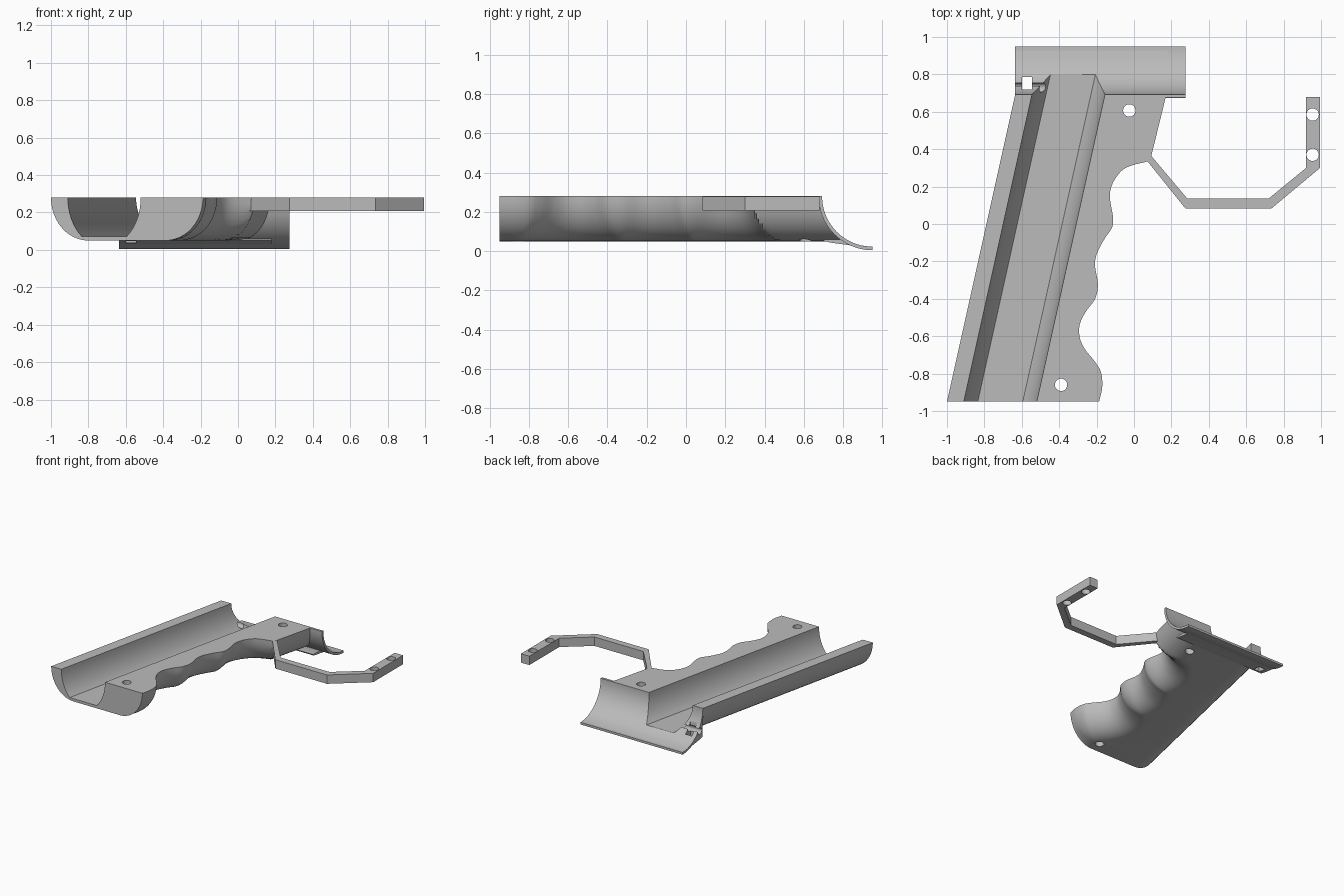
import bpy, bmesh
from math import sin, cos, pi, sqrt
from mathutils import Vector

if "Cube" in bpy.data.objects:
    bpy.data.objects.remove(bpy.data.objects["Cube"])

TOP, BASE, SLOPE = 0.28, 0.05, 0.222
FRONT, BARREL_Y = -0.95, 0.95

grey = bpy.data.materials.new("plain grey")
grey.use_nodes = True
GREY = (0.5, 0.5, 0.5, 1)
grey.diffuse_color = GREY
grey.node_tree.nodes["Principled BSDF"].inputs["Base Color"].default_value = GREY


def loft(name, rings):
    """Closed solid through a list of equal-length rings."""
    bm = bmesh.new()
    rows = [[bm.verts.new(p) for p in ring] for ring in rings]
    n = len(rows[0])
    for a, b in zip(rows, rows[1:]):
        for i in range(n):
            j = (i + 1) % n
            bm.faces.new((a[i], a[j], b[j], b[i]))
    bm.faces.new(rows[0])
    bm.faces.new(rows[-1])
    bmesh.ops.recalc_face_normals(bm, faces=bm.faces)
    mesh = bpy.data.meshes.new(name)
    bm.to_mesh(mesh)
    bm.free()
    ob = bpy.data.objects.new(name, mesh)
    bpy.context.collection.objects.link(ob)
    mesh.materials.append(grey)
    return ob


def along_x(name, profile, x0, x1):
    return loft(name, [[(x, y, z) for y, z in profile] for x in (x0, x1)])


def along_z(name, profile, z0, z1):
    return loft(name, [[(x, y, z) for x, y in profile] for z in (z0, z1)])


def circle(cx, cy, r, n=32):
    return [(cx + r * cos(2 * pi * i / n), cy + r * sin(2 * pi * i / n)) for i in range(n)]


def cut(ob, cutters):
    bpy.context.view_layer.objects.active = ob
    for c in cutters:
        mod = ob.modifiers.new("cut", "BOOLEAN")
        mod.operation, mod.solver, mod.object = "DIFFERENCE", "EXACT", c
        bpy.ops.object.modifier_apply(modifier=mod.name)


# Finger-groove edge, smoothed with a Catmull-Rom curve
GROOVES = [(-.187, -.95), (-.17, -.874), (-.176, -.794), (-.21, -.735), (-.262, -.67),
           (-.29, -.607), (-.29, -.537), (-.257, -.468), (-.208, -.4), (-.193, -.323),
           (-.208, -.227), (-.2, -.163), (-.16, -.083), (-.118, -.02), (-.112, .035),
           (-.128, .13), (-.125, .185), (-.1, .243), (-.05, .297), (.03, .325), (.085, .333)]
pts = [Vector(p) for p in GROOVES]
edge = []
for i in range(len(pts) - 1):
    p0, p1, p2, p3 = pts[max(i - 1, 0)], pts[i], pts[i + 1], pts[min(i + 2, len(pts) - 1)]
    for k in range(6):
        t = k / 6
        edge.append(p1 + t / 2 * (p2 - p0 + t * (2 * p0 - 5 * p1 + 4 * p2 - p3
                                  + t * (3 * p1 - p0 - 3 * p2 + p3))))
edge += [pts[-1], Vector((0.175, 0.7)), Vector((0.231, 0.95))]


def right_edge(y):
    if y <= edge[0].y:
        return edge[0].x
    for a, b in zip(edge, edge[1:]):
        if a.y <= y <= b.y and b.y > a.y:
            return a.x + (b.x - a.x) * (y - a.y) / (b.y - a.y)
    return edge[-1].x


def inset_edge(y, d):
    """Groove edge moved inward by d, measured square to the edge."""
    steps = [d * sin(pi * k / 40) for k in range(-20, 21)]
    return min(right_edge(y + s) - sqrt(max(d * d - s * s, 0)) for s in steps)


def left_edge(y):
    return -1 + SLOPE * (y - FRONT)


def channel(y):
    """Open channel from its right rim, over the floor, to its left rim."""
    mid = left_edge(y) + 0.285
    arc = [(0.195 * cos(0.907 * k / 8), TOP - 0.264 * sin(0.907 * k / 8)) for k in range(9)]
    return [(mid + x, y, z) for x, z in arc] + [(mid - x, y, z) for x, z in reversed(arc)]


def grip_ring(y):
    wall = [(0.2 * (1 - cos(pi / 2 * k / 12)), TOP - (TOP - BASE) * sin(pi / 2 * k / 12))
            for k in range(13)]
    left = [(left_edge(y) + d, y, z) for d, z in wall]
    right = [(inset_edge(y, d), y, z) for d, z in reversed(wall)]
    return left + right + channel(y)


# Cutters
barrel_bore = along_x("barrel_bore", circle(BARREL_Y, TOP, 0.259, 128), -1.2, 0.6)
channel_tool = loft("channel_tool", [
    channel(y) + [(left_edge(y) + 0.09, y, 0.5), (left_edge(y) + 0.48, y, 0.5)]
    for y in (0.6, 0.9)])
square_slot = along_z("square_slot", [(-.6, .72), (-.545, .72), (-.545, .785), (-.6, .785)], -0.1, 0.5)
pin_tunnel = along_x("pin_tunnel", circle(0.73, 0.11, 0.025), -0.8, -0.42)
screw_holes = [along_z("screw_hole", circle(x, y, 0.033), -0.1, 0.5)
               for x, y in ((-.025, .607), (-.39, -.86), (.955, .585), (.955, .37))]

# Grip half with its channel and finger grooves
stations = [FRONT + 0.01 * i for i in range(182)]
grip = loft("grip_half", [grip_ring(y) for y in stations])
cut(grip, [barrel_bore, square_slot, pin_tunnel] + screw_holes[:2])


# Quarter-round barrel cradle
def quarter(r, n=32):
    return [(BARREL_Y - r * cos(pi / 2 * k / n), TOP - r * sin(pi / 2 * k / n)) for k in range(n + 1)]


cradle = along_x("barrel_cradle", quarter(0.257) + quarter(0.275)[::-1], -0.635, 0.275)
cut(cradle, [channel_tool, square_slot, pin_tunnel])

# Sloped fairing under the cradle
fairing = along_x("cradle_fairing", [(.7, .06), (.705, .05), (.74, .043), (.85, .028), (.91, .012),
                                     (.95, .008), (.95, .02), (.86, .035), (.8, .06)], -0.635, 0.18)
cut(fairing, [square_slot])

# Solid pin block at the end of the cradle
block = along_x("pin_block", [(.7, .052), (.8, .052), (.8, .2), (.7, .25)], -0.635, -0.5)
cut(block, [barrel_bore, channel_tool, square_slot, pin_tunnel])

# Trigger guard strap with its mounting tab
guard = along_z("trigger_guard", [(.07, .39), (.1, .355), (.285, .136), (.72, .136), (.92, .3),
                                  (.92, .68), (.995, .68), (.995, .3), (.735, .083), (.275, .083),
                                  (.08, .325), (.05, .36)], 0.208, TOP - 0.0005)
cut(guard, screw_holes[2:])

for helper in [barrel_bore, channel_tool, square_slot, pin_tunnel] + screw_holes:
    bpy.data.objects.remove(helper)

# Smooth curved walls, keep crisp edges
bpy.ops.object.select_all(action="DESELECT")
for ob in (grip, cradle, fairing, block, guard):
    ob.select_set(True)
    bpy.context.view_layer.objects.active = ob
bpy.ops.object.shade_smooth_by_angle(angle=0.5)
